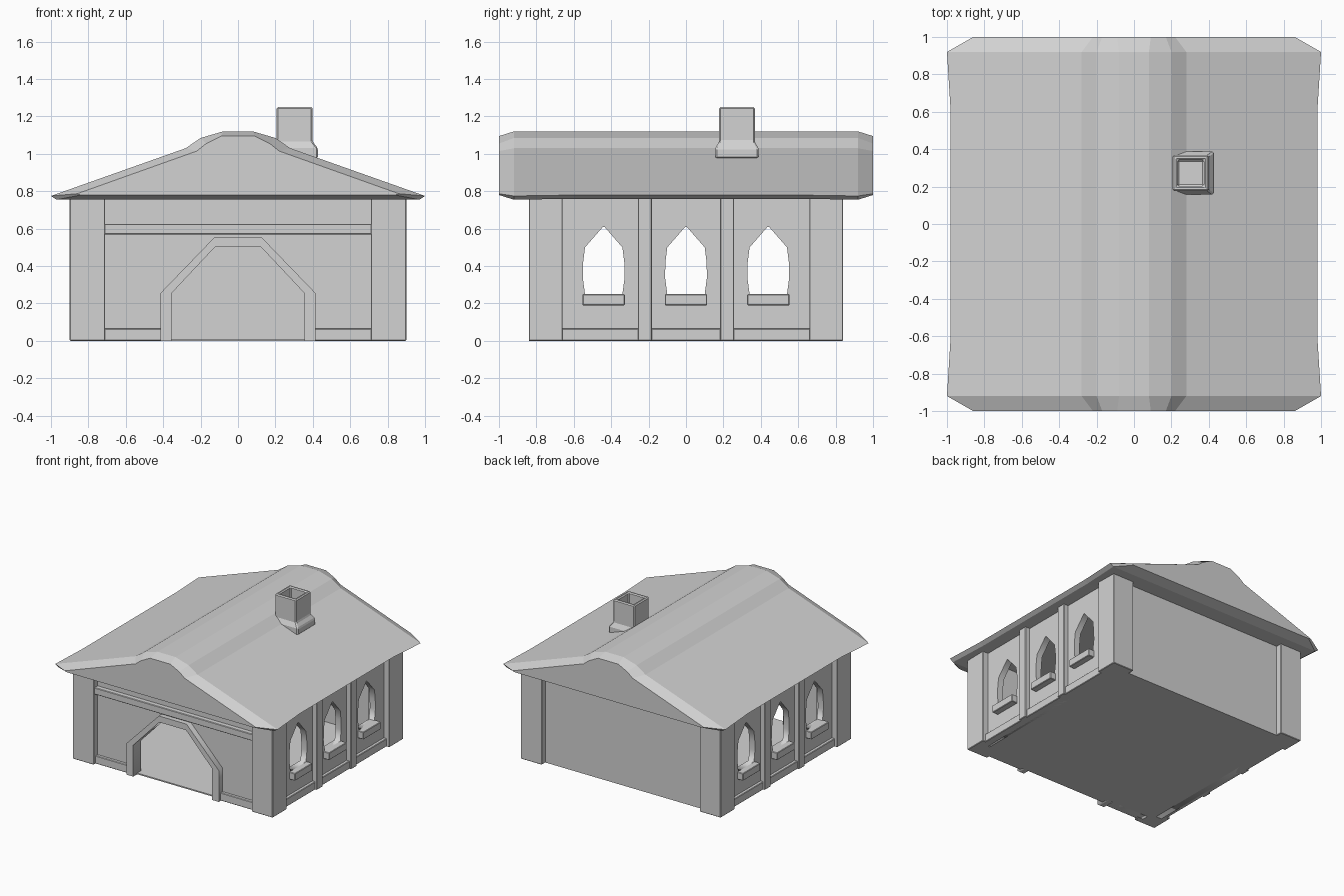
import bpy, bmesh
from mathutils import Matrix

cube = bpy.data.objects.get("Cube")
if cube:
    bpy.data.objects.remove(cube, do_unlink=True)

grey = bpy.data.materials.new("light_grey")
grey.use_nodes = True
colour = (0.65, 0.65, 0.65, 1)
grey.diffuse_color = colour
grey.node_tree.nodes["Principled BSDF"].inputs["Base Color"].default_value = colour


def add_object(name, mesh, bevel=0):
    if not mesh.materials:
        mesh.materials.append(grey)
    ob = bpy.data.objects.new(name, mesh)
    bpy.context.collection.objects.link(ob)
    if bevel:
        mod = ob.modifiers.new("soft_edge", "BEVEL")
        mod.width = bevel
        mod.segments = 1
    return ob


def box(name, x, y, z, bevel=0.004):
    """Box from (min, max) ranges on each axis."""
    bm = bmesh.new()
    bmesh.ops.create_cube(bm, size=1)
    for v in bm.verts:
        v.co = [r[0] if c < 0 else r[1] for c, r in zip(v.co, (x, y, z))]
    mesh = bpy.data.meshes.new(name)
    bm.to_mesh(mesh)
    bm.free()
    return add_object(name, mesh, bevel)


def loft(name, rings, bevel=0):
    """Skin a list of equal-length closed rings and cap both ends."""
    bm = bmesh.new()
    rows = [[bm.verts.new(p) for p in ring] for ring in rings]
    n = len(rows[0])
    for a, b in zip(rows, rows[1:]):
        for i in range(n):
            j = (i + 1) % n
            bm.faces.new((a[i], a[j], b[j], b[i]))
    bm.faces.new(rows[0])
    bm.faces.new(rows[-1])
    bmesh.ops.recalc_face_normals(bm, faces=bm.faces)
    mesh = bpy.data.meshes.new(name)
    bm.to_mesh(mesh)
    bm.free()
    return add_object(name, mesh, bevel)


def panel(name, loops, axis, lo, hi):
    """Upright slab from outline loops (holes allowed), thick along axis."""
    curve = bpy.data.curves.new(name + "_outline", "CURVE")
    curve.dimensions = "2D"
    curve.fill_mode = "BOTH"
    curve.extrude = (hi - lo) / 2
    for loop in loops:
        spline = curve.splines.new("POLY")
        spline.points.add(len(loop) - 1)
        for p, (u, v) in zip(spline.points, loop):
            p.co = (u, v, 0, 1)
        spline.use_cyclic_u = True
    temp = bpy.data.objects.new(name + "_outline", curve)
    bpy.context.collection.objects.link(temp)
    graph = bpy.context.evaluated_depsgraph_get()
    mesh = bpy.data.meshes.new_from_object(temp.evaluated_get(graph))
    bpy.data.objects.remove(temp, do_unlink=True)
    mid = (lo + hi) / 2
    if axis == "y":
        m = Matrix(((1, 0, 0, 0), (0, 0, -1, mid), (0, 1, 0, 0), (0, 0, 0, 1)))
    else:
        m = Matrix(((0, 0, 1, mid), (1, 0, 0, 0), (0, 1, 0, 0), (0, 0, 0, 1)))
    mesh.transform(m)
    return add_object(name, mesh)


def span(side, a, b):
    return tuple(sorted((side * a, side * b)))


def mirrored(half):
    return half + [(-u, v) for u, v in reversed(half)]


TOP = 0.765

# Floor and back wall
box("floor", (-0.85, 0.85), (-0.79, 0.79), (0, 0.01), 0)
box("back_wall", (-0.8, 0.8), (0.74, 0.79), (0, TOP), 0)

# Corner pillars
for sx, left in ((1, "left"), (-1, "right")):
    for sy, end in ((-1, "front"), (1, "back")):
        box(f"{end}_{left}_pillar", span(sx, 0.71, 0.9), span(sy, 0.66, 0.84), (0, TOP))

# Side walls with pointed windows, studs, sills and base rails
window = mirrored([(0.1, 0.25), (0.112, 0.34), (0.11, 0.42), (0.1, 0.5), (0.004, 0.61)])
centres = (-0.44, 0, 0.44)
for sx, side in ((1, "left"), (-1, "right")):
    outline = mirrored([(0.7, 0), (0.7, TOP)])
    holes = [[(u + c, v) for u, v in window] for c in centres]
    panel(f"{side}_wall", [outline] + holes, "x", *span(sx, 0.8, 0.85))
    box(f"{side}_base_rail", span(sx, 0.84, 0.875), (-0.67, 0.67), (0, 0.065))
    for i, y in enumerate((-0.22, 0.22)):
        box(f"{side}_stud_{i + 1}", span(sx, 0.84, 0.89), (y - 0.037, y + 0.037), (0, TOP))
    for i, y in enumerate(centres):
        box(f"{side}_sill_{i + 1}", span(sx, 0.8, 0.9), (y - 0.113, y + 0.113), (0.19, 0.25))

# Front wall with an open arched doorway
opening = [(0.355, 0), (0.355, 0.255), (0.12, 0.505)]
frame = [(0.415, 0), (0.415, 0.255), (0.125, 0.555)]
wall = [(0.75, 0), (0.75, TOP)]
panel("front_wall", [mirrored(wall) + mirrored(opening)[::-1]], "y", -0.79, -0.74)
panel("door_frame", [mirrored(frame) + mirrored(opening)[::-1]], "y", -0.84, -0.74)
box("front_beam", (-0.72, 0.72), (-0.83, -0.78), (0.57, 0.625))
for sx, side in ((1, "left"), (-1, "right")):
    box(f"front_{side}_base_rail", span(sx, 0.41, 0.72), (-0.815, -0.78), (0, 0.065))

# Roof: rounded ridge, chamfered gable ends, eaves slightly drawn in
full = [(0.97, 0.755), (1, 0.775), (0.28, 1.03), (0.2, 1.085), (0.08, 1.12)]
middle = [(0.95, 0.76), (0.98, 0.78)] + full[2:]
gable = [(0.84, 0.78), (0.86, 0.787), (0.22, 1.015), (0.17, 1.055), (0.09, 1.095)]
sections = ((-1, gable), (-0.92, full), (-0.6, middle), (0.6, middle), (0.92, full), (1, gable))
loft("roof", [[(u, y, v) for u, v in mirrored(half)] for y, half in sections])


# Chimney: flared foot, square shaft, open top
def square(cx, half, z):
    return [(cx + a * half, 0.272 + b * half, z) for a, b in ((-1, -1), (1, -1), (1, 1), (-1, 1))]


loft("chimney", [
    square(0.312, 0.115, 0.975),
    square(0.312, 0.115, 1.03),
    square(0.303, 0.096, 1.065),
    square(0.303, 0.096, 1.25),
    square(0.303, 0.07, 1.25),
    square(0.303, 0.07, 1.1),
], 0.008)
